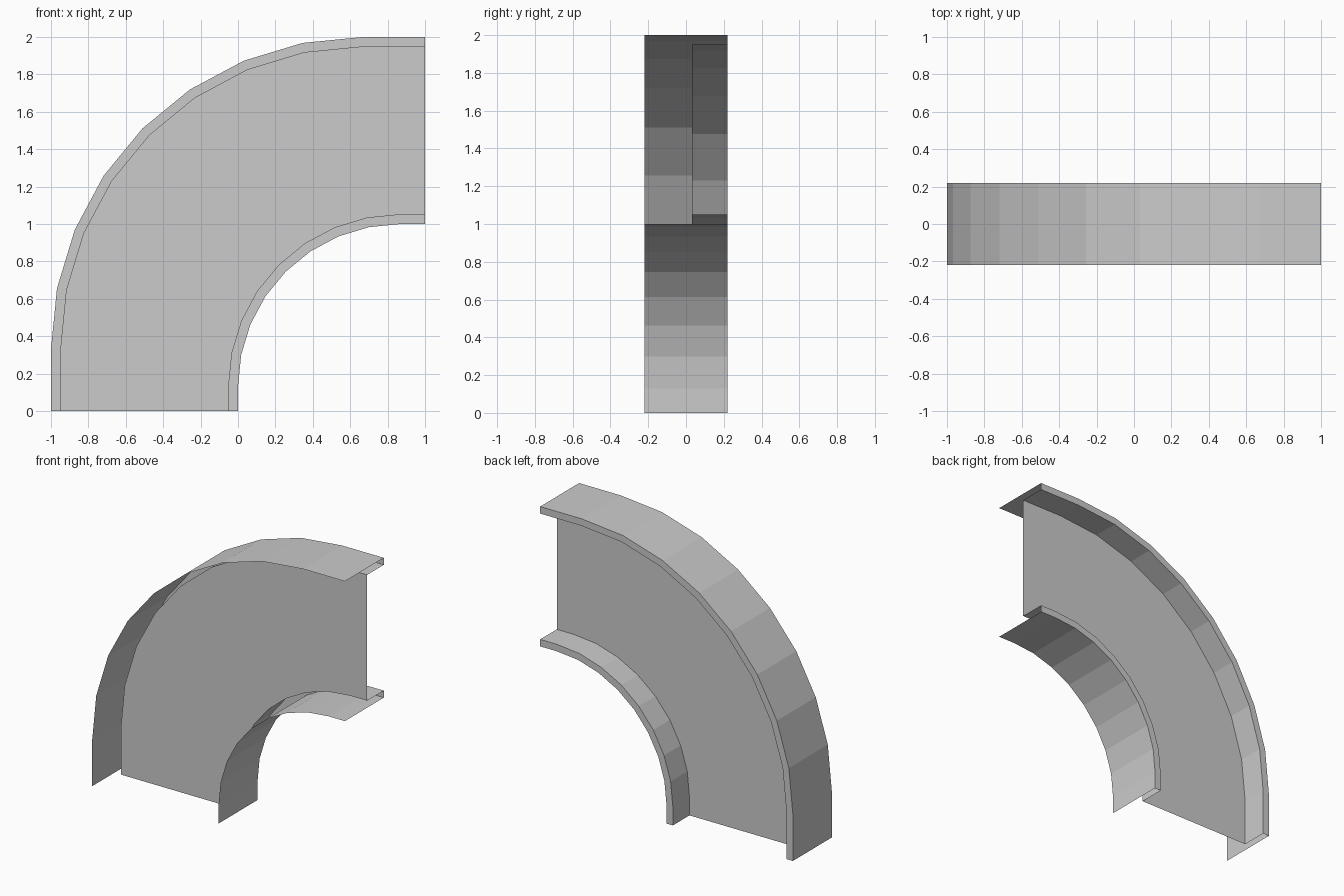
import bpy
import bmesh
from math import cos, sin, pi

HALF_WIDTH = 0.22   # flange half depth along y
WEB_Y = 0.032       # the web sits slightly behind the middle
LIP = 0.05          # height of the folded lips
STEPS = 8           # segments in each quarter bend

cube = bpy.data.objects.get("Cube")
if cube:
    bpy.data.objects.remove(cube, do_unlink=True)

steel = bpy.data.materials.new("light grey steel")
steel.use_nodes = True
GREY = (0.6, 0.6, 0.6, 1)
steel.diffuse_color = GREY
steel.node_tree.nodes["Principled BSDF"].inputs["Base Color"].default_value = GREY


def rail(centre, radius):
    """Short straight, quarter bend, short straight, in the xz plane."""
    cx, cz = centre
    arc = [(cx - radius * cos(i * pi / 2 / STEPS),
            cz + radius * sin(i * pi / 2 / STEPS)) for i in range(STEPS + 1)]
    return [(cx - radius, 0)] + arc + [(1, cz + radius)]


def sheet(name, section):
    """Skin a folded sheet across a list of (rail, y) fold lines."""
    bm = bmesh.new()
    lines = [[bm.verts.new((x, y, z)) for x, z in path] for path, y in section]
    for a, b in zip(lines, lines[1:]):
        for i in range(len(a) - 1):
            bm.faces.new((a[i], a[i + 1], b[i + 1], b[i]))
    mesh = bpy.data.meshes.new(name)
    bm.to_mesh(mesh)
    bm.free()
    mesh.materials.append(steel)
    obj = bpy.data.objects.new(name, mesh)
    bpy.context.collection.objects.link(obj)
    return obj


# Fold lines of the outer and inner bends
outer_centre, outer_radius = (0.67, 0.33), 1.67
inner_centre, inner_radius = (0.87, 0.13), 0.87
outer = rail(outer_centre, outer_radius)
outer_fold = rail(outer_centre, outer_radius - LIP)
inner = rail(inner_centre, inner_radius)
inner_fold = rail(inner_centre, inner_radius + LIP)

# Outer flange: wide plate, back lip and return to the web
sheet("outer_flange", [(outer, -HALF_WIDTH), (outer, HALF_WIDTH),
                       (outer_fold, HALF_WIDTH), (outer_fold, WEB_Y)])

# Flat web joining the two flanges
sheet("web", [(outer_fold, WEB_Y), (inner_fold, WEB_Y)])

# Inner flange: return from the web, back lip and wide plate
sheet("inner_flange", [(inner_fold, WEB_Y), (inner_fold, HALF_WIDTH),
                       (inner, HALF_WIDTH), (inner, -HALF_WIDTH)])
